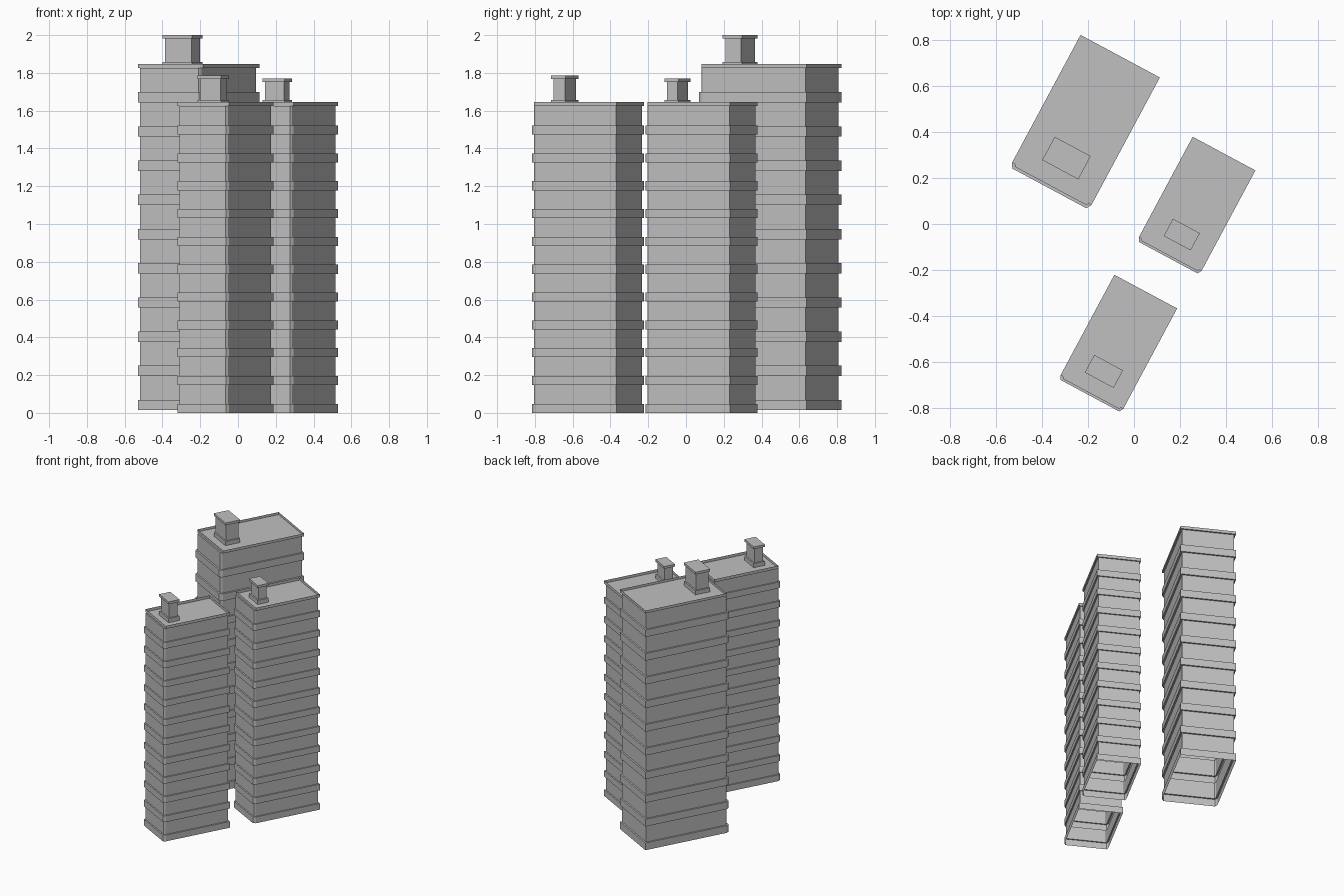
import bpy, bmesh, math
from mathutils import Matrix

cube = bpy.data.objects.get("Cube")
if cube:
    bpy.data.objects.remove(cube, do_unlink=True)

TURN = math.radians(-28.2)

# One plain concrete colour
concrete = bpy.data.materials.new("concrete_grey")
concrete.use_nodes = True
grey = (0.53, 0.53, 0.53, 1)
concrete.diffuse_color = grey
concrete.node_tree.nodes["Principled BSDF"].inputs["Base Color"].default_value = grey


def finish(name, bm, x, y):
    """Turn a bmesh into a placed, rotated object."""
    mesh = bpy.data.meshes.new(name)
    bm.to_mesh(mesh)
    bm.free()
    mesh.materials.append(concrete)
    obj = bpy.data.objects.new(name, mesh)
    obj.location = (x, y, 0)
    obj.rotation_euler.z = TURN
    bpy.context.collection.objects.link(obj)
    return obj


def loft(bm, rings):
    """Skin a stack of (outline, height) rings; return the last ring."""
    last = None
    for outline, z in rings:
        ring = [bm.verts.new((px, py, z)) for px, py in outline]
        if last:
            n = len(ring)
            for i in range(n):
                j = (i + 1) % n
                bm.faces.new((last[i], last[j], ring[j], ring[i]))
        last = ring
    return last


def plan(w, d, chamfer, bay, inset):
    """Floor outline with a shallow chamfered bay along the front."""
    side, back = w - inset, d - inset
    shoulder = -d + 0.25 * inset
    nose, nose_y = w - chamfer - 0.59 * inset, -d - bay + inset
    return [(-nose, nose_y), (nose, nose_y), (side, shoulder),
            (side, back), (-side, back), (-side, shoulder)]


def tower(name, x, y, width, depth, scale, base, pitch, band, floors, eaves, top):
    w, d = width / 2, depth / 2
    outer = plan(w, d, 0.013 * scale, 0.023 * scale, 0)
    inner = plan(w, d, 0.013 * scale, 0.023 * scale, 0.012 * scale)

    # Hollow shell with a projecting band at each floor
    bm = bmesh.new()
    rings = []
    for k in range(floors):
        z = base + k * pitch
        if k:
            rings.append((inner, z))
        rings += [(outer, z), (outer, z + band), (inner, z + band)]
    rings.append((inner, eaves))
    bm.faces.new(loft(bm, rings))
    finish(name + "_walls", bm, x, y)

    # Roof deck with a thin upstanding parapet
    bm = bmesh.new()
    rect = [(-w, -d), (w, -d), (w, d), (-w, d)]
    loft(bm, [(rect, eaves), (rect, top)])
    bm.verts.ensure_lookup_table()
    bm.faces.new(bm.verts[:4])
    deck = [bm.verts.new((px, py, eaves + 0.002)) for px, py in rect]
    bm.faces.new(deck)
    finish(name + "_roof", bm, x, y)


def roof_house(name, x, y, width, depth, bottom, top):
    """Plinth, shaft and cap of the rooftop machine room."""
    bm = bmesh.new()
    plinth_top, cap_bottom = bottom + 0.033, top - 0.018
    for lip, z0, z1 in ((0, bottom, plinth_top),
                        (0.02, plinth_top, cap_bottom),
                        (0, cap_bottom, top)):
        m = Matrix.Translation((0, 0, (z0 + z1) / 2)) @ Matrix.Diagonal(
            (width - lip, depth - lip, z1 - z0, 1))
        bmesh.ops.create_cube(bm, size=1, matrix=m)
    finish(name, bm, x, y)


# Tall rear tower
tower("rear_tower", -0.209, 0.453, 0.392, 0.63, 1.0,
      0.014, 0.181, 0.055, 10, 1.825, 1.846)
roof_house("rear_roof_house", -0.294, 0.287, 0.178, 0.115, 1.825, 2.0)

# Two matching lower towers
for name, x, y in (("front_tower", -0.066, -0.513), ("left_tower", 0.275, 0.088)):
    tower(name, x, y, 0.31, 0.496, 0.8,
          0.0, 0.1473, 0.048, 11, 1.624, 1.647)
roof_house("front_roof_house", -0.131, -0.642, 0.142, 0.087, 1.624, 1.785)
roof_house("left_roof_house", 0.208, -0.046, 0.133, 0.085, 1.624, 1.77)
